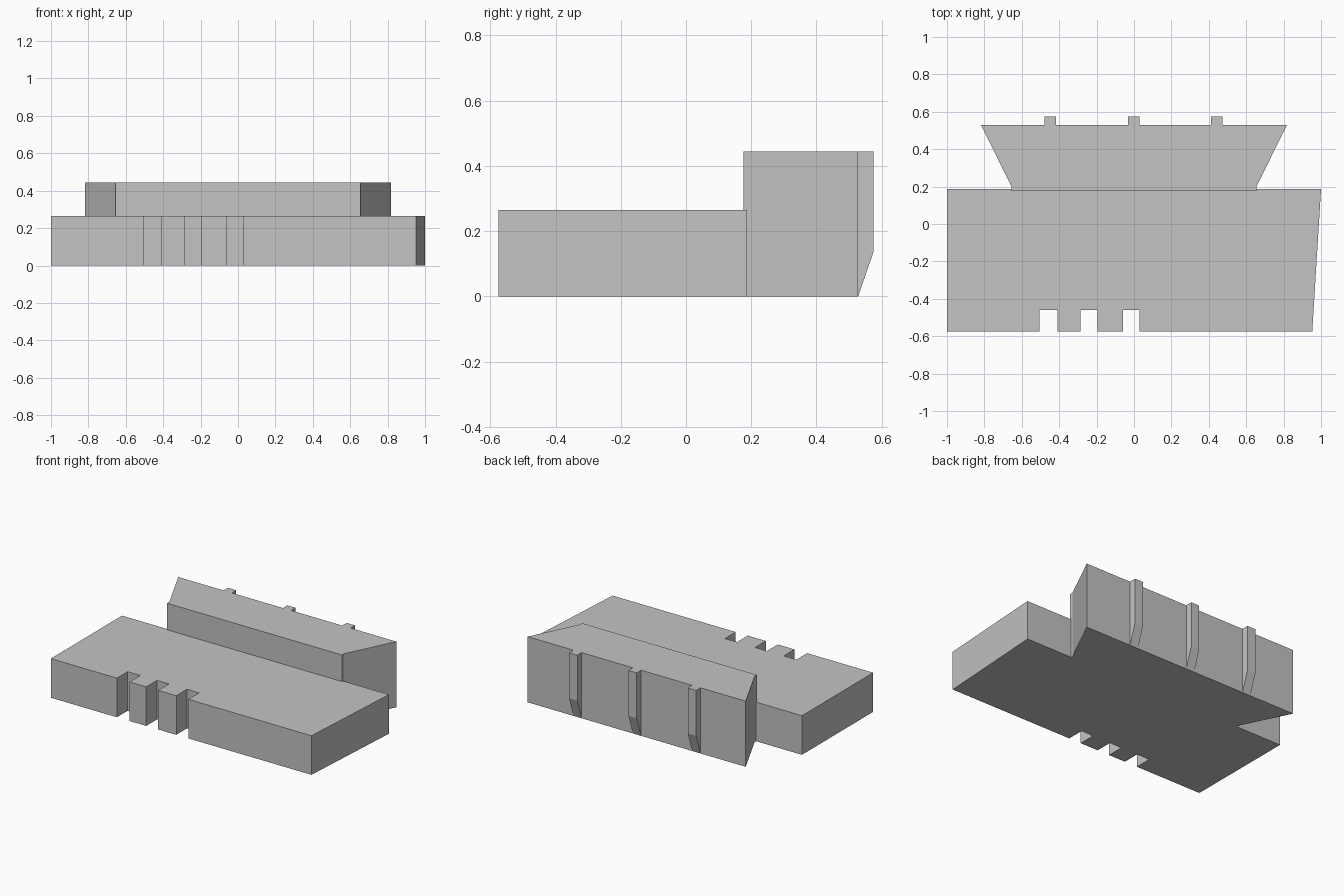
import bpy
import bmesh
from mathutils import Vector

cube = bpy.data.objects.get("Cube")
if cube:
    bpy.data.objects.remove(cube, do_unlink=True)

grey = bpy.data.materials.new("plain_grey")
grey.use_nodes = True
grey.diffuse_color = (0.55, 0.55, 0.55, 1)
grey.node_tree.nodes["Principled BSDF"].inputs["Base Color"].default_value = grey.diffuse_color


def prism(name, outline, extrusion):
    """Extrude a flat outline of 3D points into a closed solid."""
    bm = bmesh.new()
    face = bm.faces.new([bm.verts.new(p) for p in outline])
    result = bmesh.ops.extrude_face_region(bm, geom=[face], use_keep_orig=True)
    moved = [v for v in result["geom"] if isinstance(v, bmesh.types.BMVert)]
    bmesh.ops.translate(bm, verts=moved, vec=Vector(extrusion))
    bmesh.ops.recalc_face_normals(bm, faces=bm.faces)
    mesh = bpy.data.meshes.new(name)
    bm.to_mesh(mesh)
    bm.free()
    mesh.materials.append(grey)
    obj = bpy.data.objects.new(name, mesh)
    bpy.context.collection.objects.link(obj)
    return obj


# Low front block, with three notches along its front edge
front, notch_back, back = -0.575, -0.46, 0.187
outline = [(-1, front)]
for left, right in [(-0.505, -0.41), (-0.285, -0.195), (-0.06, 0.03)]:
    outline += [(left, front), (left, notch_back), (right, notch_back), (right, front)]
outline += [(0.953, front), (1, back), (-1, back)]
prism("front_block", [(x, y, 0) for x, y in outline], (0, 0, 0.265))

# Tall rear block, flaring out towards the back
height, rear = 0.445, 0.528
half = [(0.655, 0.177), (0.655, 0.2), (0.817, rear)]
outline = half + [(-x, y) for x, y in reversed(half)]
prism("rear_block", [(x, y, 0) for x, y in outline], (0, 0, height))

# Three buttresses on the rear wall, tapered at the foot
profile = [(rear, 0), (0.575, 0.137), (0.575, height), (rear, height)]
for i, x in enumerate((-0.447, -0.002, 0.443)):
    prism(f"buttress_{i + 1}", [(x - 0.031, y, z) for y, z in profile], (0.062, 0, 0))
